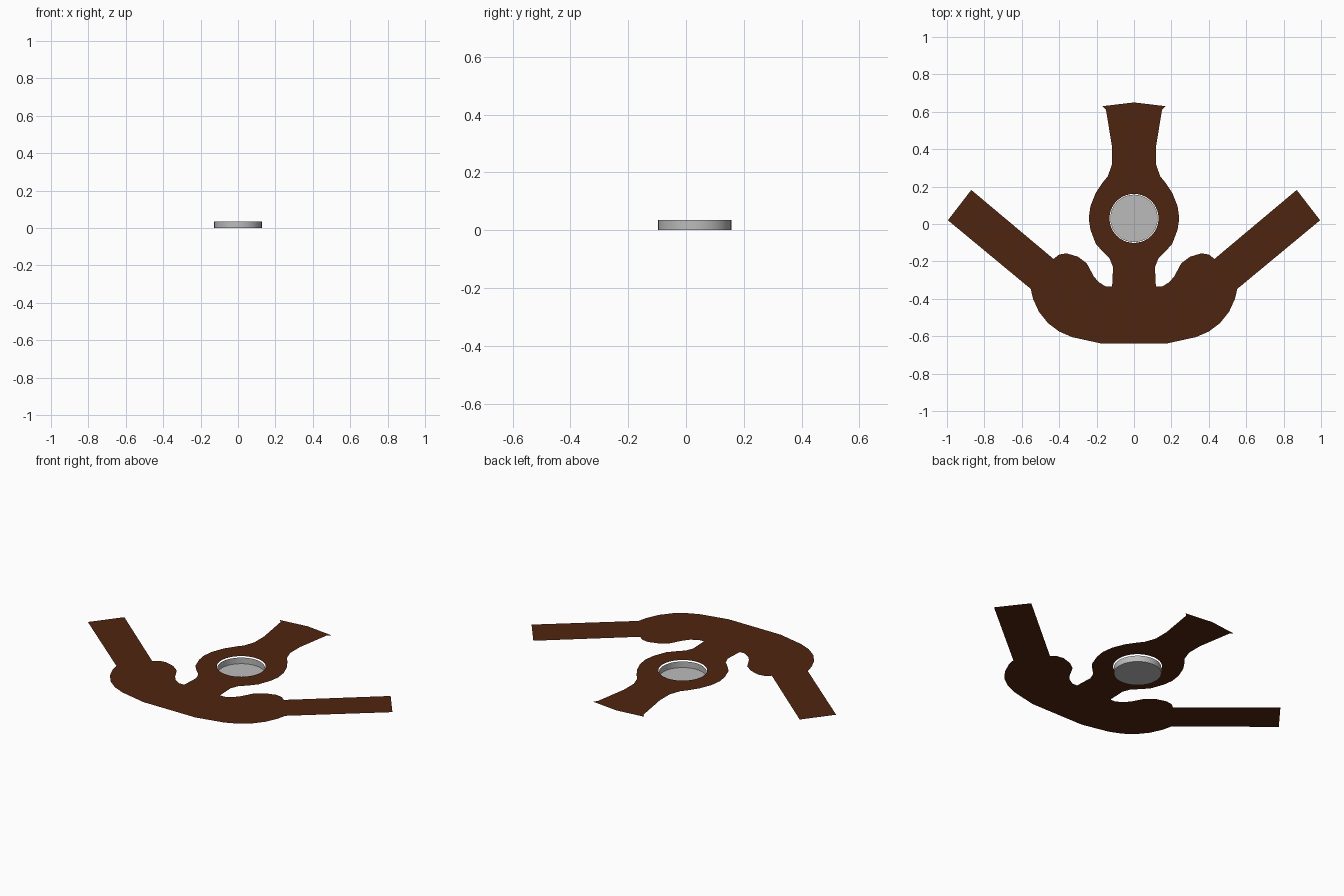
import bpy, bmesh, math

if "Cube" in bpy.data.objects:
    bpy.data.objects.remove(bpy.data.objects["Cube"])

SHEET_Z = 0.043
CX, CY = 0.0, 0.03
R_DISH, R_HOLE = 0.127, 0.131
DEPTH = 0.036


def material(name, rgb):
    m = bpy.data.materials.new(name)
    m.diffuse_color = (*rgb, 1)
    m.use_nodes = True
    m.node_tree.nodes["Principled BSDF"].inputs["Base Color"].default_value = m.diffuse_color
    return m


def finish(bm, name, mat):
    me = bpy.data.meshes.new(name)
    bm.to_mesh(me)
    bm.free()
    me.materials.append(mat)
    ob = bpy.data.objects.new(name, me)
    bpy.context.collection.objects.link(ob)
    return ob


def ring(bm, r, z, n=40):
    return [bm.verts.new((CX + r * math.cos(2 * math.pi * i / n),
                          CY + r * math.sin(2 * math.pi * i / n), z)) for i in range(n)]


brown = material("dark_brown", (0.078, 0.018, 0.005))
grey = material("light_grey", (0.5, 0.5, 0.5))

# Flat three-armed sheet: right half of the outline, mirrored, with a round hole
half = [(0, 0.65), (0.168, 0.63), (0.15, 0.612), (0.117, 0.41), (0.117, 0.32),
        (0.14, 0.255), (0.165, 0.225), (0.205, 0.165), (0.233, 0.095), (0.242, 0.03),
        (0.233, -0.03), (0.205, -0.105), (0.17, -0.145), (0.13, -0.185), (0.112, -0.23),
        (0.117, -0.335), (0.15, -0.335), (0.19, -0.31), (0.215, -0.28), (0.253, -0.21),
        (0.30, -0.175), (0.36, -0.157), (0.40, -0.163), (0.43, -0.187), (0.87, 0.182),
        (0.995, 0.02), (0.552, -0.347), (0.54, -0.40), (0.508, -0.47), (0.46, -0.53),
        (0.40, -0.575), (0.33, -0.605), (0.17, -0.64)]
outline = half + [(-x, y) for x, y in reversed(half) if x > 0]
bm = bmesh.new()
loops = [[bm.verts.new((x, y, SHEET_Z)) for x, y in outline], ring(bm, R_HOLE, SHEET_Z)]
edges = [bm.edges.new((lp[i - 1], lp[i])) for lp in loops for i in range(len(lp))]
bmesh.ops.triangle_fill(bm, use_beauty=True, edges=edges, normal=(0, 0, 1))
bm.normal_update()
for f in bm.faces:
    if f.normal.z < 0:
        f.normal_flip()
finish(bm, "armed_sheet", brown)

# Shallow round dish, open at the top, hanging below the hole
bm = bmesh.new()
top, low = ring(bm, R_DISH, DEPTH), ring(bm, R_DISH, 0)
for i in range(len(top)):
    bm.faces.new((low[i - 1], low[i], top[i], top[i - 1]))
bm.faces.new(list(reversed(low)))
dish = finish(bm, "round_dish", grey)
bpy.context.view_layer.objects.active = dish
dish.select_set(True)
bpy.ops.object.shade_smooth_by_angle()
